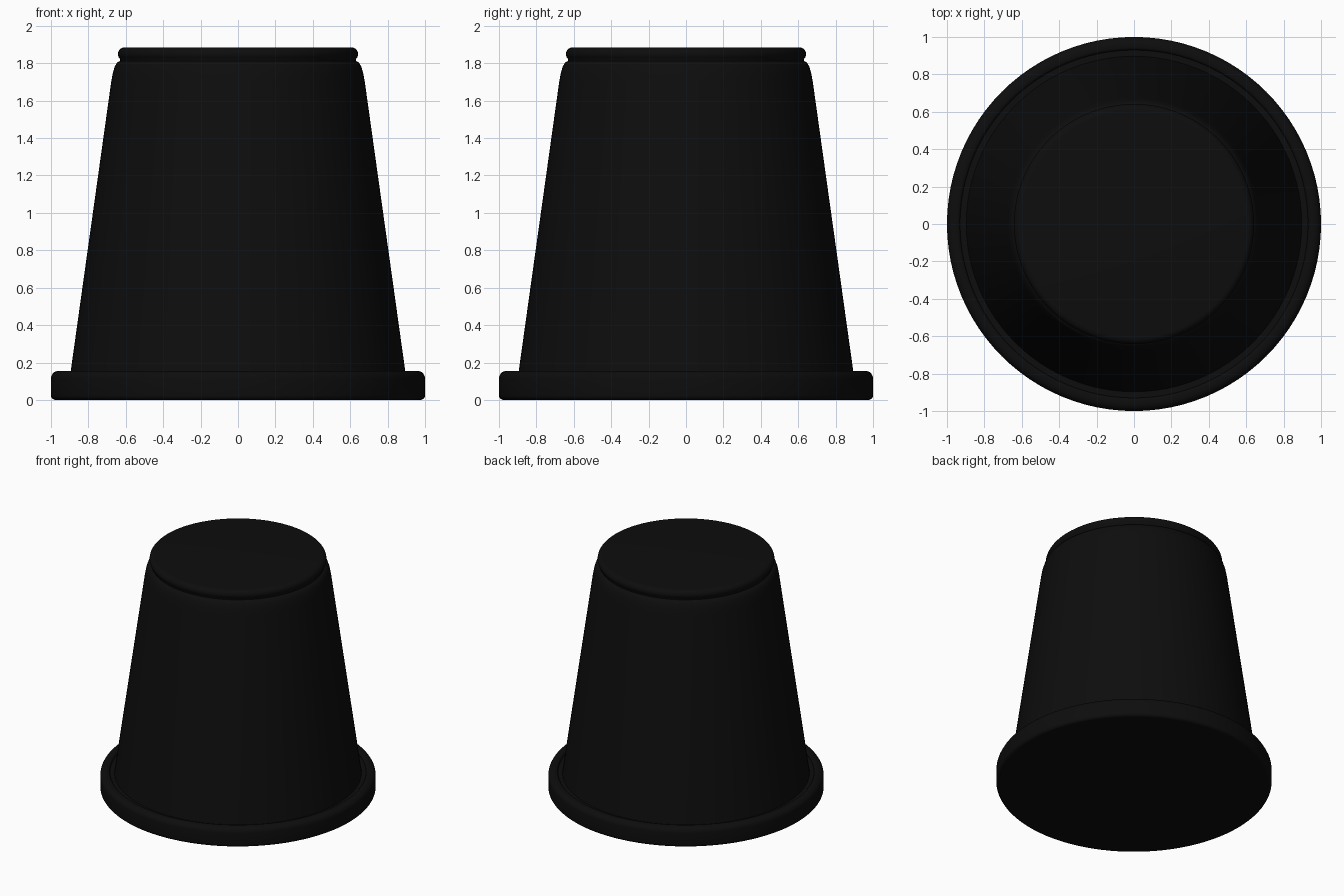
import bpy, bmesh, math

cube = bpy.data.objects.get("Cube")
if cube:
    bpy.data.objects.remove(cube, do_unlink=True)

# One near-black plastic for everything
black = bpy.data.materials.new("black plastic")
black.use_nodes = True
color = (0.004, 0.004, 0.004, 1)
black.diffuse_color = color
black.node_tree.nodes["Principled BSDF"].inputs["Base Color"].default_value = color


def corner(r, z, size, start, end, steps=5):
    """Rounded profile corner: points on an arc around (r, z)."""
    return [(r + size * math.cos(math.radians(start + (end - start) * i / steps)),
             z + size * math.sin(math.radians(start + (end - start) * i / steps)))
            for i in range(steps + 1)]


def lathe(name, profile, sides=96):
    """Spin an (r, z) profile about the z axis; ends are on the axis."""
    bm = bmesh.new()
    verts = [bm.verts.new((r, 0, z)) for r, z in profile]
    edges = [bm.edges.new(pair) for pair in zip(verts, verts[1:])]
    bmesh.ops.spin(bm, geom=verts + edges, cent=(0, 0, 0), axis=(0, 0, 1),
                   angle=math.tau, steps=sides, use_merge=False)
    bmesh.ops.remove_doubles(bm, verts=bm.verts, dist=0.0001)
    bmesh.ops.recalc_face_normals(bm, faces=bm.faces)
    mesh = bpy.data.meshes.new(name)
    bm.to_mesh(mesh)
    bm.free()
    mesh.materials.append(black)
    obj = bpy.data.objects.new(name, mesh)
    bpy.context.collection.objects.link(obj)
    bpy.ops.object.select_all(action='DESELECT')
    obj.select_set(True)
    bpy.context.view_layer.objects.active = obj
    bpy.ops.object.shade_smooth_by_angle(angle=math.radians(35))
    return obj


# Closed base, rounded rim, tapered wall, shoulder, neck groove and flat top
profile = [(0, 0)]
profile += corner(0.975, 0.025, 0.025, -90, 0)
profile += corner(0.96, 0.115, 0.04, 0, 90)
profile += corner(0.945, 0.14, 0.015, 90, 180, 3)
profile += [(0.93, 0.135), (0.897, 0.135)]
profile += [(0.678, 1.70), (0.669, 1.75), (0.658, 1.785), (0.645, 1.805), (0.63, 1.812)]
profile += corner(0.606, 1.849, 0.036, -45, 90, 8)
profile += [(0, 1.885)]
lathe("tapered_cup", profile)
